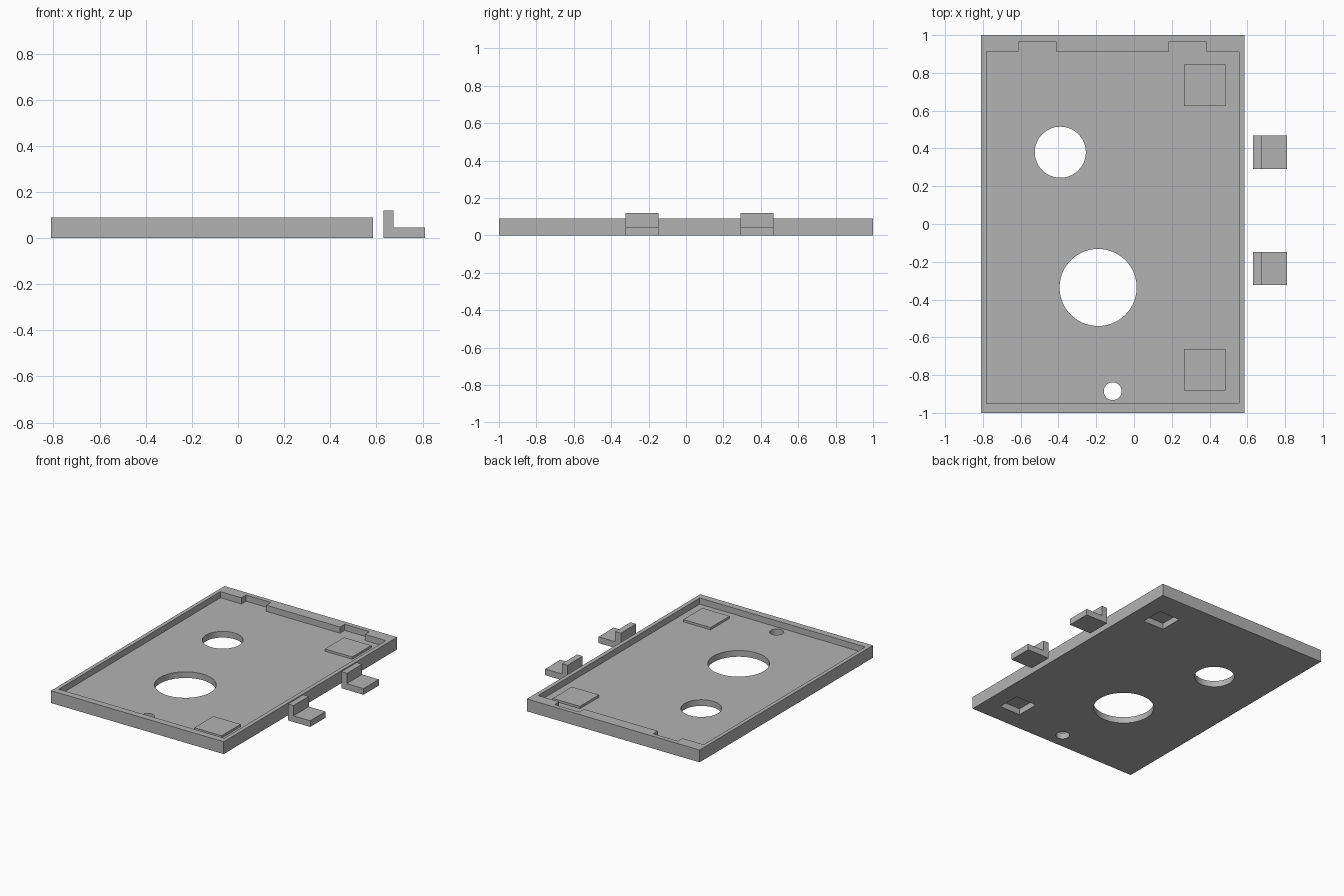
import bpy, bmesh, math

if "Cube" in bpy.data.objects:
    bpy.data.objects.remove(bpy.data.objects["Cube"], do_unlink=True)

grey = bpy.data.materials.new("plain grey")
grey.use_nodes = True
grey.diffuse_color = (0.45, 0.45, 0.45, 1)
grey.node_tree.nodes["Principled BSDF"].inputs["Base Color"].default_value = grey.diffuse_color

FLOOR, RIM, PAD_TOP, CLIP_TOP = 0.045, 0.09, 0.062, 0.12


def prism(name, points, start, end, axis="z"):
    """Extrude a closed outline along z, or an x-z outline along y."""
    bm = bmesh.new()
    place = (lambda a, b: (a, b, start)) if axis == "z" else (lambda a, b: (a, start, b))
    face = bm.faces.new([bm.verts.new(place(a, b)) for a, b in points])
    out = bmesh.ops.extrude_face_region(bm, geom=[face])
    verts = [g for g in out["geom"] if isinstance(g, bmesh.types.BMVert)]
    step = (0, 0, end - start) if axis == "z" else (0, end - start, 0)
    bmesh.ops.translate(bm, verts=verts, vec=step)
    bmesh.ops.recalc_face_normals(bm, faces=bm.faces)
    mesh = bpy.data.meshes.new(name)
    bm.to_mesh(mesh)
    bm.free()
    mesh.materials.append(grey)
    obj = bpy.data.objects.new(name, mesh)
    bpy.context.collection.objects.link(obj)
    return obj


def rect(x0, x1, y0, y1):
    return [(x0, y0), (x1, y0), (x1, y1), (x0, y1)]


def circle(x, y, r, n=96):
    return [(x + r * math.cos(math.tau * i / n), y + r * math.sin(math.tau * i / n)) for i in range(n)]


def cut(target, cutter):
    mod = target.modifiers.new("cut", "BOOLEAN")
    mod.operation, mod.solver, mod.object = "DIFFERENCE", "EXACT", cutter
    bpy.context.view_layer.objects.active = target
    bpy.ops.object.modifier_apply(modifier=mod.name)
    bpy.data.objects.remove(cutter, do_unlink=True)


# Tray with a shallow recess that has two latch notches in its back wall
tray = prism("tray", rect(-0.81, 0.585, -1, 1), 0, RIM)
left, right, front, back, notch = -0.782, 0.555, -0.951, 0.914, 0.967
recess = [(left, front), (right, front), (right, back)]
for x in (0.385, -0.412):
    recess += [(x, back), (x, notch), (x - 0.2, notch), (x - 0.2, back)]
recess.append((left, back))
cut(tray, prism("recess_cutter", recess, FLOOR, 0.2))

# Round openings through the floor
for x, y, r in ((-0.39, 0.38, 0.135), (-0.19, -0.336, 0.204), (-0.113, -0.885, 0.047)):
    cut(tray, prism("hole_cutter", circle(x, y, r), -0.1, 0.2))

# Raised square pads, each closing a smaller pocket open from below
for name, y in (("back_pad", 0.735), ("front_pad", -0.772)):
    x, half, inner = 0.375, 0.11, 0.085
    cut(tray, prism("pocket_cutter", rect(x - inner, x + inner, y - inner, y + inner), -0.1, 0.2))
    prism(name, rect(x - half, x + half, y - half, y + half), FLOOR, PAD_TOP)

bpy.ops.object.select_all(action="DESELECT")
tray.select_set(True)
bpy.context.view_layer.objects.active = tray
bpy.ops.object.shade_smooth_by_angle(angle=math.radians(30))

# Loose L-shaped clips beside the tray
profile = [(0.63, 0), (0.81, 0), (0.81, FLOOR), (0.675, FLOOR), (0.675, CLIP_TOP), (0.63, CLIP_TOP)]
for name, y in (("back_clip", 0.38), ("front_clip", -0.235)):
    prism(name, profile, y - 0.088, y + 0.088, axis="y")
